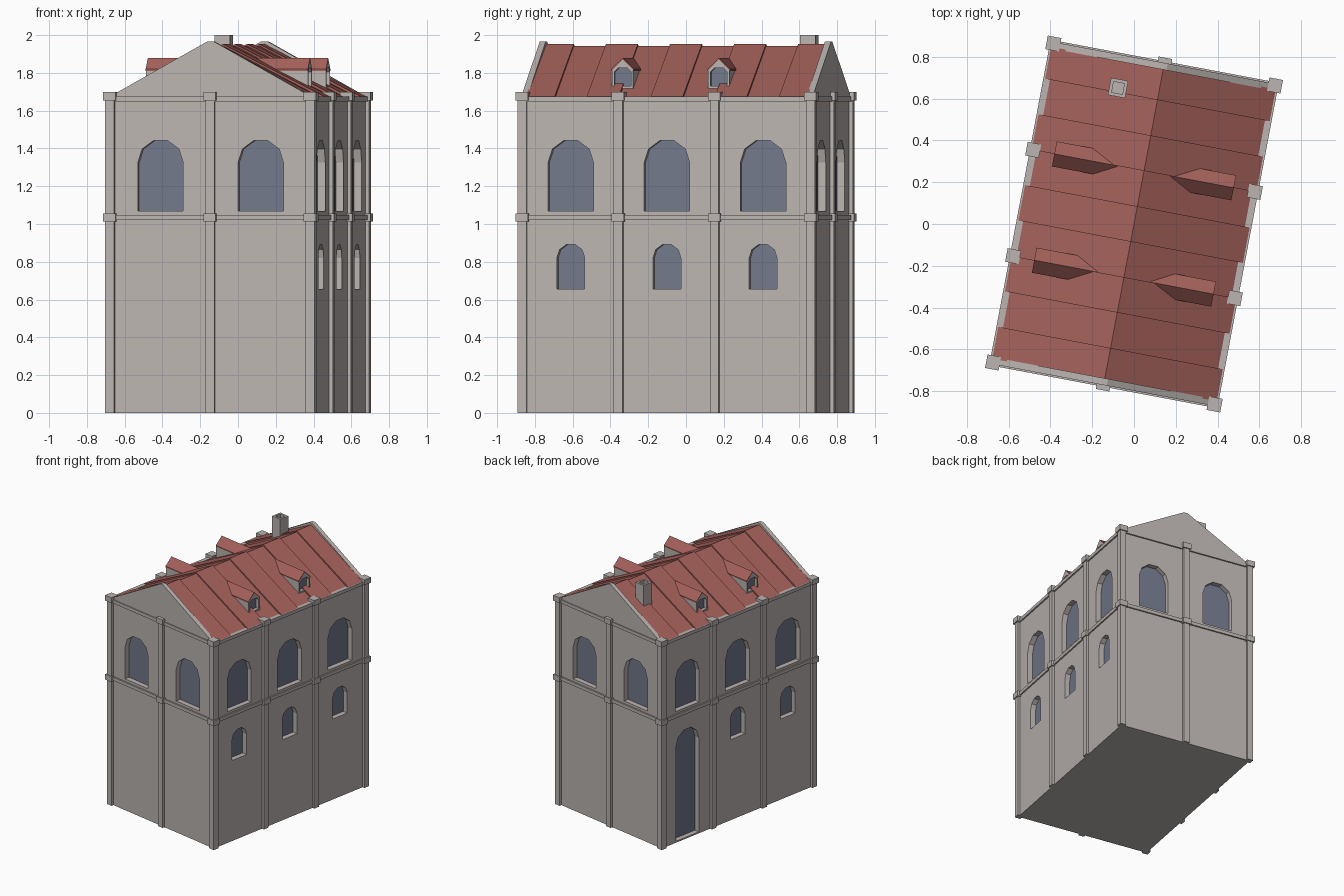
import bpy, bmesh, math
from mathutils import Matrix, Vector

if "Cube" in bpy.data.objects:
    bpy.data.objects.remove(bpy.data.objects["Cube"])

HW, HL = 0.54, 0.777        # pilaster centre lines: half width, half length
WX, WY = 0.545, 0.781       # wall faces
TURN = Matrix.Rotation(math.radians(-10.7), 4, 'Z')


def material(name, col):
    m = bpy.data.materials.new(name)
    m.diffuse_color = (*col, 1)
    m.use_nodes = True
    m.node_tree.nodes["Principled BSDF"].inputs["Base Color"].default_value = m.diffuse_color
    return m


STONE = material("stone", (0.50, 0.46, 0.44))
TRIM = material("trim", (0.50, 0.46, 0.44))
TILE = material("roof_tile", (0.38, 0.12, 0.105))
GLASS = material("glass", (0.17, 0.19, 0.26))


def box(bm, c, s):
    bmesh.ops.create_cube(bm, size=1, matrix=Matrix.Translation(c) @ Matrix.Diagonal((*s, 1)))


def prism(bm, profile, side, d0, d1):
    """Extrude a (u, z) profile on one side of the house from distance d0 to d1."""
    rot = Matrix.Rotation(math.radians(side), 4, 'Z')
    a = [bm.verts.new(rot @ Vector((u, -d0, z))) for u, z in profile]
    b = [bm.verts.new(rot @ Vector((u, -d1, z))) for u, z in profile]
    bm.faces.new(a)
    bm.faces.new(b[::-1])
    n = len(a)
    for i in range(n):
        bm.faces.new((a[i], b[i], b[(i + 1) % n], a[(i + 1) % n]))


def finish(name, bm, mat):
    bmesh.ops.recalc_face_normals(bm, faces=bm.faces[:])
    me = bpy.data.meshes.new(name)
    bm.to_mesh(me)
    bm.free()
    me.materials.append(mat)
    ob = bpy.data.objects.new(name, me)
    bpy.context.collection.objects.link(ob)
    return ob


def carve(ob, bm):
    cutter = finish("cutter", bm, ob.data.materials[0])
    cutter.hide_render = True
    mod = ob.modifiers.new("cut", 'BOOLEAN')
    mod.operation, mod.solver, mod.object = 'DIFFERENCE', 'EXACT', cutter
    bpy.context.view_layer.objects.active = ob
    bpy.ops.object.modifier_apply(modifier=mod.name)
    bpy.data.objects.remove(cutter)


def arch(u, w, z0, spring):
    r = w / 2
    return [(u - r, z0), (u + r, z0)] + [
        (u + r * math.cos(math.pi * i / 5), spring + r * math.sin(math.pi * i / 5)) for i in range(6)]


# Openings: (side angle, wall distance, profile)
openings = []
for side in (0, 180):
    for u in (-HW / 2, HW / 2):
        openings.append((side, WY, arch(u, 0.245, 1.068, 1.325)))
for side in (90, -90):
    for k in (-1, 0, 1):
        u = k * HL * 2 / 3
        openings.append((side, WX, arch(u, 0.245, 1.068, 1.325)))
        if side == -90 and k == -1:
            openings.append((side, WX, arch(u, 0.235, 0.012, 0.778)))   # door
        else:
            openings.append((side, WX, arch(u, 0.15, 0.655, 0.82)))

# Walls with recessed openings
bm = bmesh.new()
box(bm, (0, 0, 0.835), (2 * WX, 2 * WY, 1.67))
walls = finish("walls", bm, STONE)
cut, glass = bmesh.new(), bmesh.new()
for side, d, p in openings:
    prism(cut, p, side, d + 0.03, d - 0.045)
    prism(glass, p, side, d - 0.041, d - 0.047)
carve(walls, cut)
finish("window_glass", glass, GLASS)

# Pilasters and their caps
spots = [(sx * HW, HL * k / 3) for sx in (-1, 1) for k in (-3, -1, 1, 3)] + [(0, -HL), (0, HL)]
pil, caps = bmesh.new(), bmesh.new()
for x, y in spots:
    box(pil, (x, y, 0.835), (0.048, 0.048, 1.67))
    for z in (1.034, 1.676):
        box(caps, (x, y, z), (0.066, 0.066, 0.044))
finish("pilasters", pil, TRIM)
finish("pilaster_caps", caps, TRIM)

# Horizontal bands
bm = bmesh.new()
for z in (1.034, 1.662):
    for s in (-1, 1):
        box(bm, (s * HW, 0, z), (0.032, 2 * HL, 0.027))
        box(bm, (0, s * HL, z), (2 * HW, 0.032, 0.027))
finish("wall_bands", bm, TRIM)

# Gable ends
bm = bmesh.new()
gable = [(-0.54, 1.66), (0.54, 1.66), (0.54, 1.676), (0.016, 1.967), (-0.016, 1.967), (-0.54, 1.676)]
for side in (0, 180):
    prism(bm, gable, side, 0.785, 0.752)
finish("gables", bm, STONE)

# Roof in nine strips, every other one raised
bm = bmesh.new()
step = 2 * HL / 9
for k in range(9):
    h = 0.01 if k % 2 == 0 else 0
    y0, y1 = max(-HL + k * step, -0.76), min(-HL + (k + 1) * step, 0.76)
    e = 0.54 + h
    prism(bm, [(-e, 1.655), (e, 1.655), (e, 1.664 + h), (0, 1.943 + h), (-e, 1.664 + h)], 0, -y0, -y1)
finish("roof", bm, TILE)

# Dormers
body, cut, glass, tops = (bmesh.new() for _ in range(4))
front = 0.437
for side in (90, -90):
    for u in (-HL / 3, HL / 3):
        shape = lambda pts: [(u + a, z) for a, z in pts]
        prism(body, shape([(-0.057, 1.68), (0.057, 1.68), (0.057, 1.815), (0, 1.871), (-0.057, 1.815)]),
              side, front, 0.2)
        hole = shape([(-0.045, 1.73), (0.045, 1.73), (0.045, 1.805), (0.025, 1.825),
                      (-0.025, 1.825), (-0.045, 1.805)])
        prism(cut, hole, side, front + 0.02, front - 0.03)
        prism(glass, hole, side, front - 0.027, front - 0.032)
        prism(tops, shape([(-0.061, 1.811), (0, 1.87), (0.061, 1.811), (0.061, 1.82),
                           (0, 1.879), (-0.061, 1.82)]), side, front, 0.13)
dormers = finish("dormer_walls", body, STONE)
carve(dormers, cut)
finish("dormer_glass", glass, GLASS)
finish("dormer_roofs", tops, TILE)

# Chimney with open flue
bm = bmesh.new()
box(bm, (-0.196, 0.626, 1.88), (0.084, 0.084, 0.24))
chimney = finish("chimney", bm, STONE)
bm = bmesh.new()
box(bm, (-0.196, 0.626, 2.0), (0.052, 0.052, 0.08))
carve(chimney, bm)

# Turn the whole house
for ob in bpy.data.objects:
    ob.data.transform(TURN)
